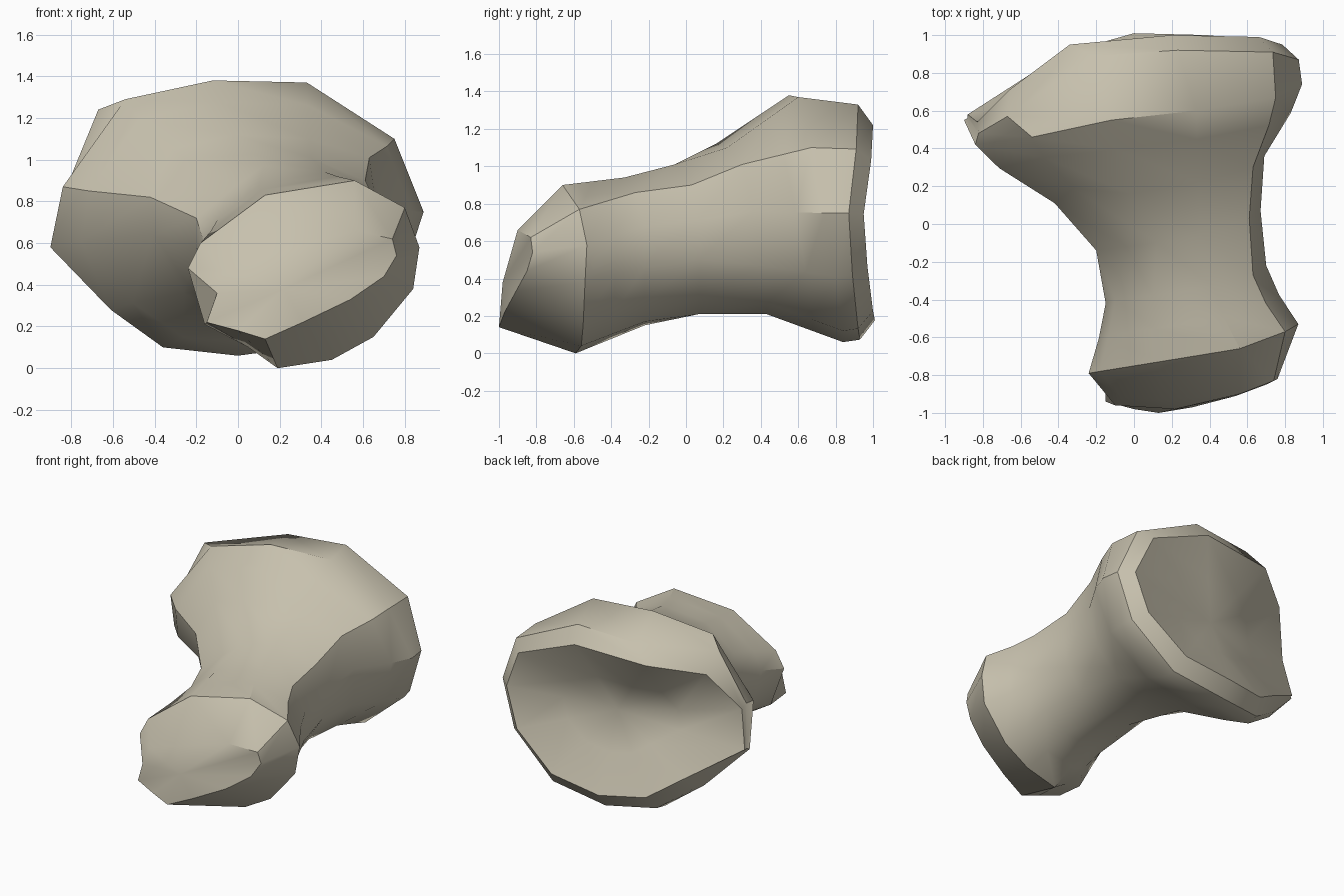
import bpy
import bmesh
import math
from mathutils import Vector

old_cube = bpy.data.objects.get("Cube")
if old_cube:
    bpy.data.objects.remove(old_cube, do_unlink=True)


def make_material(name, colour):
    material = bpy.data.materials.new(name)
    material.use_nodes = True
    material.diffuse_color = colour
    material.node_tree.nodes["Principled BSDF"].inputs["Base Color"].default_value = colour
    return material


def outline(points):
    return [Vector(point) for point in points]


def blend(start, end, amount, weight):
    """Ring between two outlines: y moves by amount, x by weight, z evenly between."""
    ring = []
    for a, b in zip(start, end):
        point = a.lerp(b, amount)
        point.x = a.x + (b.x - a.x) * weight
        ring.append(point)
    return ring


def inset(ring, centre, scale_x, scale_z, depths):
    """Ring scaled towards a centre in x and z, with a new depth for each point."""
    result = []
    for point, depth in zip(ring, depths):
        x = centre.x + (point.x - centre.x) * scale_x
        z = centre.z + (point.z - centre.z) * scale_z
        result.append(Vector((x, depth, z)))
    return result


# Key cross-sections, counter-clockwise from the model's left side
knob = outline([
    (.76, -.82, .54), (.74, -.83, .62), (.56, -.9, .66), (.14, -.93, .54),
    (-.07, -.92, .47), (-.1, -.96, .36), (-.15, -.94, .22), (0, -.98, .18),
    (.13, -1, .14), (.31, -.97, .22), (.54, -.91, .33), (.7, -.85, .44),
])
front_rim = outline([
    (.87, -.53, .58), (.80, -.57, .77), (.56, -.66, .90), (.13, -.73, .83),
    (-.18, -.78, .60), (-.24, -.79, .48), (-.16, -.75, .21), (.05, -.64, .10),
    (.19, -.59, 0), (.45, -.56, .04), (.65, -.55, .15), (.84, -.54, .38),
])
neck = outline([
    (.70, -.22, .68), (.63, -.27, .86), (.42, -.33, .94), (.1, -.38, .88),
    (-.1, -.4, .71), (-.15, -.42, .56), (-.13, -.42, .4), (.03, -.32, .2),
    (.2, -.22, .15), (.4, -.22, .17), (.58, -.22, .28), (.69, -.22, .46),
])
waist = outline([
    (.67, .07, .71), (.61, .03, .90), (.35, -.06, 1.01), (.12, -.1, .97),
    (-.04, -.12, .85), (-.2, -.14, .72), (-.2, -.1, .58), (-.1, .02, .37),
    (.1, .07, .22), (.32, .07, .21), (.52, .07, .31), (.64, .07, .5),
])
shoulder = outline([
    (.69, .36, .76), (.63, .30, 1.01), (.34, .22, 1.1), (-.02, .16, 1.12),
    (-.32, .19, 1.05), (-.42, .11, .82), (-.41, .13, .64), (-.26, .3, .36),
    (-.03, .42, .22), (.28, .43, .21), (.5, .43, .27), (.65, .4, .47),
])
back_rim = outline([
    (.89, .74, .75), (.75, .67, 1.1), (.33, .60, 1.37), (-.12, .55, 1.38),
    (-.54, .46, 1.29), (-.84, .42, .87), (-.90, .55, .58), (-.61, .66, .28),
    (-.36, .75, .10), (0, .84, .06), (.44, .84, .12), (.78, .8, .41),
])

front_centre = Vector((.22, -.98, .38))
back_centre = Vector((0, .79, .72))

# Rear edge, pinched towards the wing tip on the right
edge_depths = [.87, .91, .92, .91, .57, .48, .56, .72, .84, .93, .92, .89]
lip_edge = inset(back_rim, back_centre, .98, .98, edge_depths)
lip_edge[2:5] = outline([(.23, .92, 1.33), (-.22, .89, 1.3), (-.67, .57, 1.24)])

# Rear lip and the shallow dish inside it
lip_depths = [depth + .08 for depth in edge_depths]
lip = inset(lip_edge, back_centre, .9, .84, lip_depths)
lip[2:7] = outline([
    (.2, 1, 1.22), (-.34, .95, 1.19), (-.66, .71, 1.12), (-.83, .54, .85), (-.88, .58, .58),
])
dish_depths = [back_centre.y + (point.y - back_centre.y) * .45 for point in lip]
dish = inset(lip, back_centre, .5, .5, dish_depths)

rings = [
    knob, front_rim, blend(front_rim, neck, .5, .6), neck, waist, shoulder,
    blend(shoulder, back_rim, .6, .7), back_rim, lip_edge, lip, dish,
]

# Skin the rings and close both ends
bm = bmesh.new()
loops = [[bm.verts.new(point) for point in ring] for ring in rings]
count = len(front_rim)
for first, second in zip(loops, loops[1:]):
    for i in range(count):
        j = (i + 1) % count
        bm.faces.new((first[i], first[j], second[j], second[i]))
for loop, centre in ((loops[0], front_centre), (loops[-1], back_centre)):
    tip = bm.verts.new(centre)
    for i in range(count):
        bm.faces.new((loop[i], loop[(i + 1) % count], tip))
bmesh.ops.recalc_face_normals(bm, faces=bm.faces)

mesh = bpy.data.meshes.new("bone_body")
bm.to_mesh(mesh)
bm.free()
bone = bpy.data.objects.new("bone_body", mesh)
bpy.context.collection.objects.link(bone)
mesh.materials.append(make_material("pale bone", (.57, .53, .42, 1)))

# Smooth flanks with crisp rims
bpy.ops.object.select_all(action="DESELECT")
bone.select_set(True)
bpy.context.view_layer.objects.active = bone
bpy.ops.object.shade_smooth_by_angle(angle=math.radians(35))
